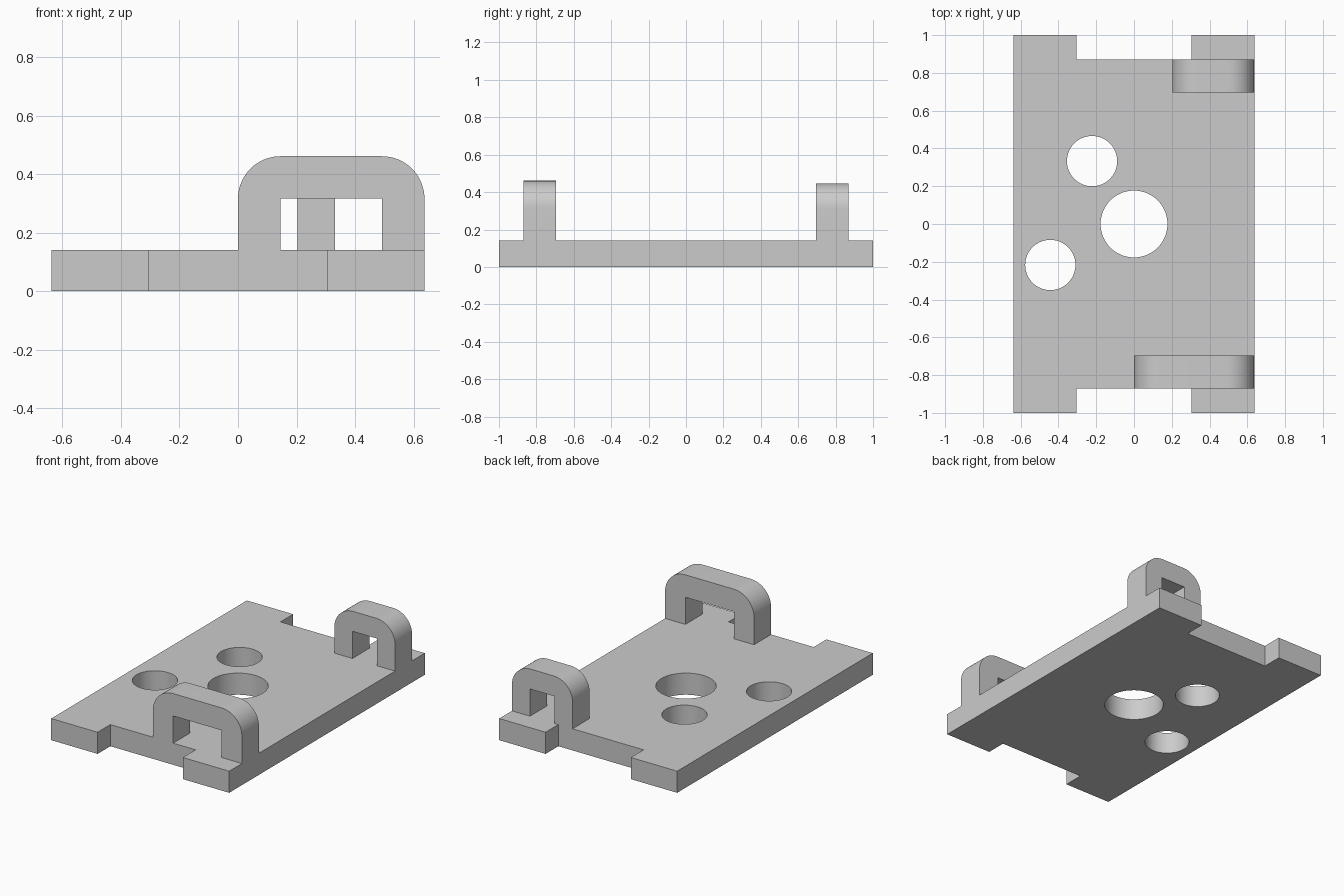
import bpy, bmesh, math

if "Cube" in bpy.data.objects:
    bpy.data.objects.remove(bpy.data.objects["Cube"])

grey = bpy.data.materials.new("plain grey")
grey.diffuse_color = (0.6, 0.6, 0.6, 1)
grey.use_nodes = True
grey.node_tree.nodes["Principled BSDF"].inputs["Base Color"].default_value = grey.diffuse_color


def arc(cx, cy, r, start, end, n):
    """Points along an arc, angles in degrees."""
    return [(cx + r * math.cos(math.radians(start + (end - start) * i / n)),
             cy + r * math.sin(math.radians(start + (end - start) * i / n)))
            for i in range(n + 1)]


def solid(name, outlines, depth, location, rotation=(0, 0, 0)):
    """Extrude a filled profile (first outline outside, the rest holes)."""
    curve = bpy.data.curves.new(name + "_profile", 'CURVE')
    curve.dimensions = '2D'
    curve.fill_mode = 'BOTH'
    curve.extrude = depth / 2
    for pts in outlines:
        spline = curve.splines.new('POLY')
        spline.points.add(len(pts) - 1)
        for p, (x, y) in zip(spline.points, pts):
            p.co = (x, y, 0, 1)
        spline.use_cyclic_u = True
    temp = bpy.data.objects.new(name + "_profile", curve)
    bpy.context.collection.objects.link(temp)
    bpy.context.view_layer.update()
    mesh = bpy.data.meshes.new_from_object(
        temp.evaluated_get(bpy.context.evaluated_depsgraph_get()))
    bpy.data.objects.remove(temp)

    # weld caps to walls
    bm = bmesh.new()
    bm.from_mesh(mesh)
    bmesh.ops.remove_doubles(bm, verts=bm.verts, dist=1e-4)
    bmesh.ops.recalc_face_normals(bm, faces=bm.faces)
    bm.to_mesh(mesh)
    bm.free()
    mesh.name = name
    mesh.materials.clear()
    mesh.materials.append(grey)
    obj = bpy.data.objects.new(name, mesh)
    obj.location = location
    obj.rotation_euler = rotation
    bpy.context.collection.objects.link(obj)
    bpy.ops.object.select_all(action='DESELECT')
    obj.select_set(True)
    bpy.context.view_layer.objects.active = obj
    bpy.ops.object.shade_smooth_by_angle(angle=math.radians(30))
    return obj


W, T = 0.637, 0.14   # half width and thickness of the plate

# Base plate: notched at both ends, three round holes
plate = [(-W, -1), (-0.305, -1), (-0.305, -0.87), (0.305, -0.87), (0.305, -1), (W, -1)]
plate += [(-x, -y) for x, y in plate]
holes = [arc(x, y, r, 0, 360, 64)[:-1]
         for x, y, r in ((0, 0, 0.177), (-0.222, 0.333, 0.133), (-0.443, -0.217, 0.133))]
solid("base_plate", [plate] + holes, T, (0, 0, T / 2))


def loop(name, left, top, leg, hole_top, radius, y):
    """Upright strap loop with rounded top corners."""
    outline = [(left, T), (left + leg, T), (left + leg, hole_top),
               (W - leg, hole_top), (W - leg, T), (W, T)]
    outline += arc(W - radius, top - radius, radius, 0, 90, 16)
    outline += arc(left + radius, top - radius, radius, 90, 180, 16)
    solid(name, [outline], 0.174, (0, y, 0), (math.pi / 2, 0, 0))


loop("front_loop", 0.0, 0.461, 0.145, 0.316, 0.145, -0.783)
loop("back_loop", 0.203, 0.446, 0.129, 0.316, 0.135, 0.783)
